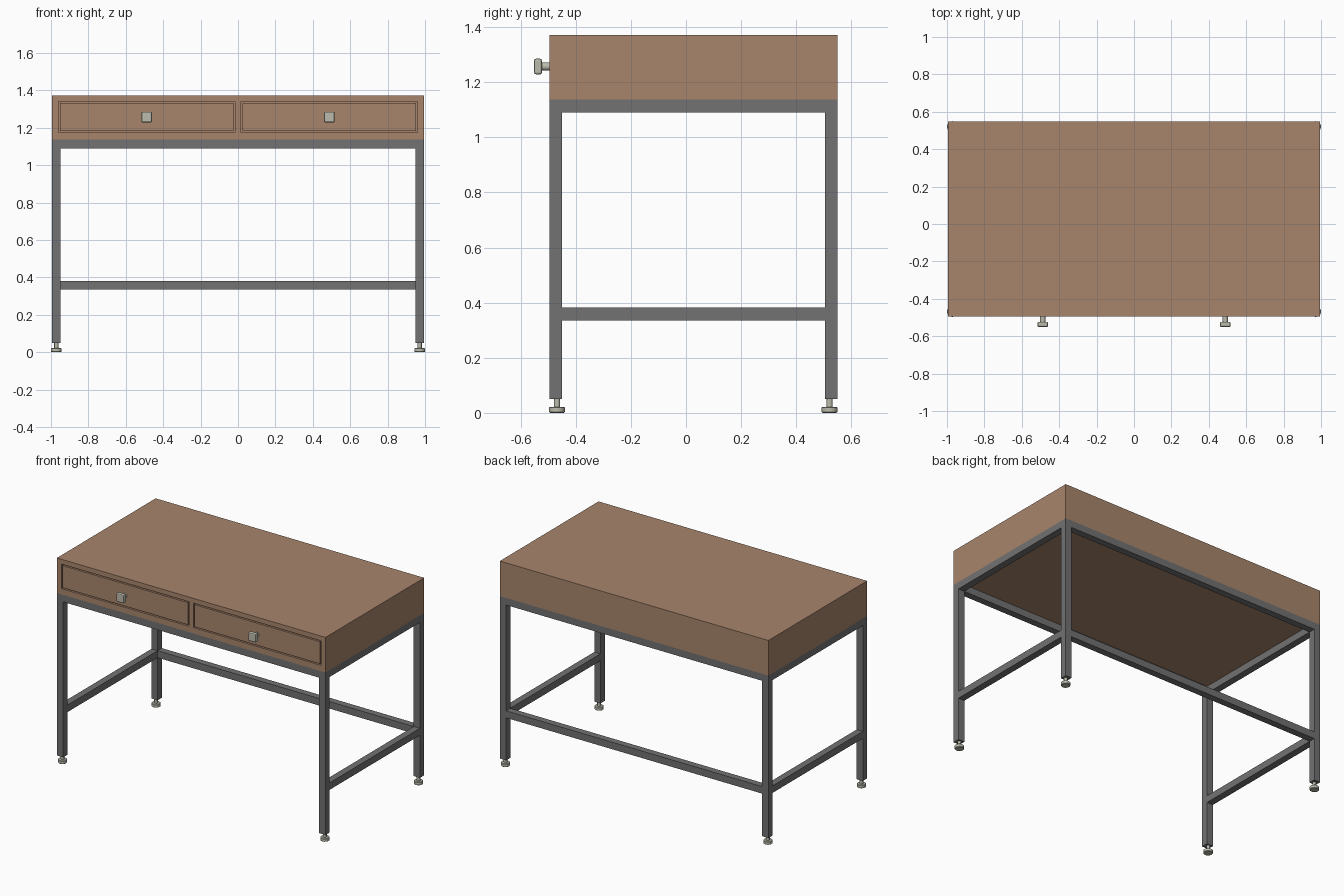
import bpy, bmesh, math
from mathutils import Matrix

if "Cube" in bpy.data.objects:
    bpy.data.objects.remove(bpy.data.objects["Cube"])


def material(name, rgb):
    m = bpy.data.materials.new(name)
    m.diffuse_color = (*rgb, 1)
    m.use_nodes = True
    m.node_tree.nodes["Principled BSDF"].inputs["Base Color"].default_value = m.diffuse_color
    return m


WOOD = material("warm_wood", (0.392, 0.235, 0.150))
STEEL = material("grey_steel", (0.168, 0.168, 0.168))
METAL = material("pale_metal", (0.50, 0.50, 0.42))


def finish(name, bm, mat):
    me = bpy.data.meshes.new(name)
    bmesh.ops.recalc_face_normals(bm, faces=bm.faces)
    bm.to_mesh(me)
    bm.free()
    me.materials.append(mat)
    ob = bpy.data.objects.new(name, me)
    bpy.context.collection.objects.link(ob)
    return ob


def box(name, x, y, z, mat):
    """Box from (min, max) ranges."""
    bm = bmesh.new()
    size = [r[1] - r[0] for r in (x, y, z)]
    mid = [(r[0] + r[1]) / 2 for r in (x, y, z)]
    bmesh.ops.create_cube(bm, size=1, matrix=Matrix.Translation(mid) @ Matrix.Diagonal((*size, 1)))
    return finish(name, bm, mat)


def bevel(ob, width, segments):
    m = ob.modifiers.new("bevel", 'BEVEL')
    m.width, m.segments, m.limit_method = width, segments, 'ANGLE'


def cylinder(name, centre, radius, depth, mat, axis='Z'):
    bm = bmesh.new()
    mx = Matrix.Translation(centre)
    if axis == 'Y':
        mx = mx @ Matrix.Rotation(math.pi / 2, 4, 'X')
    bmesh.ops.create_cone(bm, cap_ends=True, segments=24, radius1=radius, radius2=radius,
                          depth=depth, matrix=mx)
    for f in bm.faces:
        f.smooth = len(f.verts) == 4
    for e in bm.edges:
        e.smooth = all(len(f.verts) == 4 for f in e.link_faces)
    return finish(name, bm, mat)


X, XI = 0.994, 0.948            # outer and inner leg faces
YF, YFI, YBI, YB = -0.495, -0.450, 0.504, 0.549
Z_LEG, Z_RAIL, Z_BODY, Z_TOP = 0.05, 1.09, 1.137, 1.372
STRETCH = (0.335, 0.382)

# wooden drawer case with two shallow front recesses
case = box("drawer_case", (-X, X), (YF, YB), (Z_BODY, Z_TOP), WOOD)
for side, s in (("left", -1), ("right", 1)):
    x0, x1 = sorted((s * 0.016, s * 0.960))
    cut = box(side + "_recess_cutter", (x0, x1), (YF - 0.05, YF + 0.02), (1.176, 1.340), WOOD)
    cut.hide_render = True
    cut.hide_viewport = True
    mod = case.modifiers.new(side + "_recess", 'BOOLEAN')
    mod.operation, mod.solver, mod.object = 'DIFFERENCE', 'EXACT', cut

    # drawer front, leaving a narrow gap all round
    g = 0.008
    box(side + "_drawer_front", (x0 + g, x1 - g), (YF, YF + 0.021), (1.176 + g, 1.340 - g), WOOD)

    # square knob on a short stem
    kx, kz, h = s * 0.488, 1.257, 0.0285
    cylinder(side + "_knob_stem", (kx, -0.511, kz), 0.0145, 0.036, METAL, 'Y')
    knob = box(side + "_knob", (kx - h, kx + h), (-0.551, -0.523), (kz - h, kz + h), METAL)
    bevel(knob, 0.007, 2)

    # side frame: rail and stretcher
    xr = sorted((s * XI, s * X))
    box(side + "_top_rail", xr, (YFI, YBI), (Z_RAIL, Z_BODY), STEEL)
    box(side + "_stretcher", xr, (YFI, YBI), STRETCH, STEEL)

    # legs with levelling feet
    for end, y, fy in (("front", (YF, YFI), -0.468), ("back", (YBI, YB), 0.521)):
        box(f"{end}_{side}_leg", xr, y, (Z_LEG, Z_BODY), STEEL)
        fx = s * 0.9715
        cylinder(f"{end}_{side}_foot_stem", (fx, fy, 0.036), 0.011, 0.034, METAL)
        foot = cylinder(f"{end}_{side}_foot", (fx, fy, 0.011), 0.0285, 0.022, METAL)
        bevel(foot, 0.003, 1)

# long rails and the rear stretcher
box("front_top_rail", (-XI, XI), (YF, YFI), (Z_RAIL, Z_BODY), STEEL)
box("back_top_rail", (-XI, XI), (YBI, YB), (Z_RAIL, Z_BODY), STEEL)
box("back_stretcher", (-XI, XI), (YBI, YB), STRETCH, STEEL)
